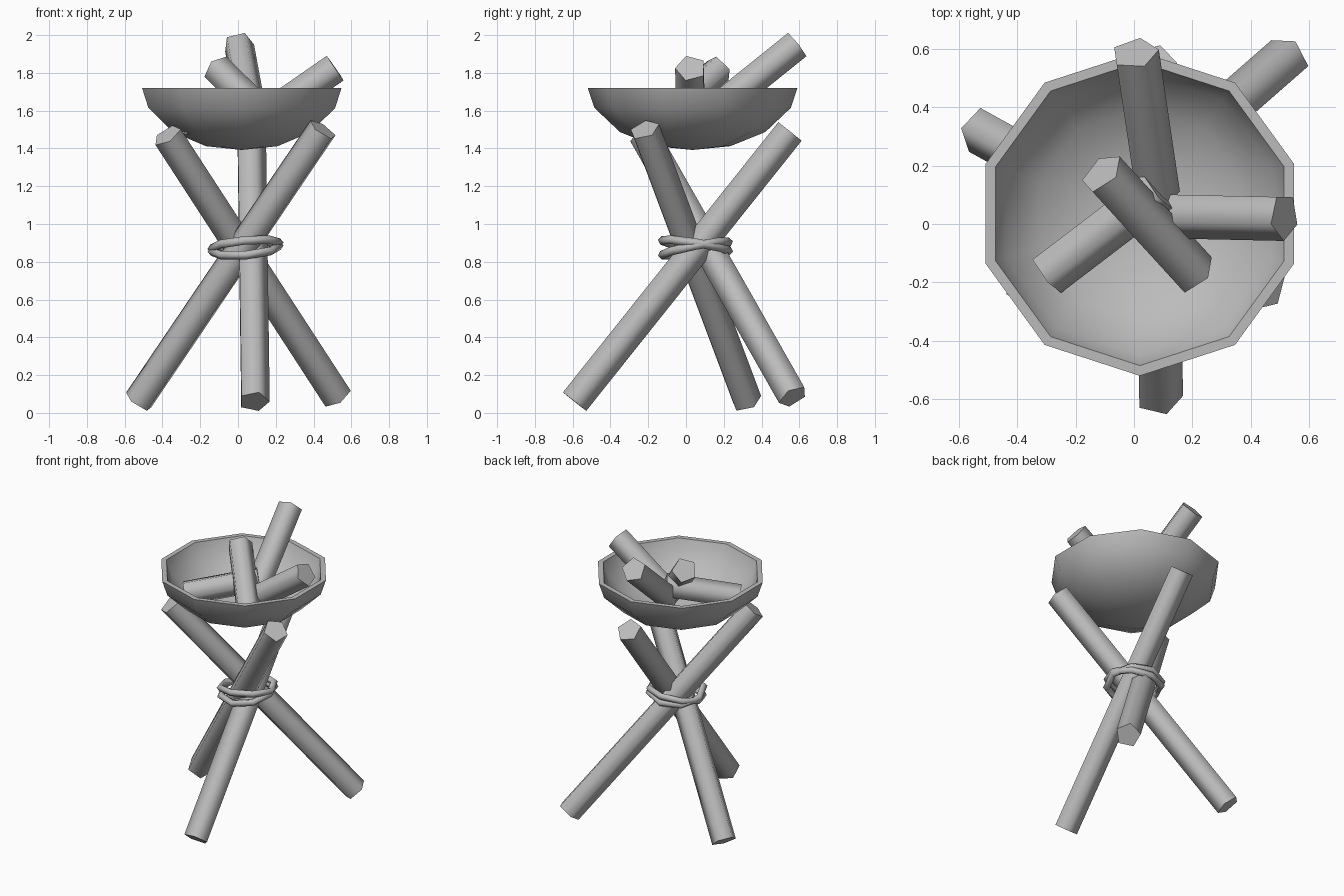
import bpy, bmesh, math
from mathutils import Vector, Matrix

cube = bpy.data.objects.get("Cube")
if cube:
    bpy.data.objects.remove(cube)

grey = bpy.data.materials.new("plain_grey")
grey.use_nodes = True
colour = (0.5, 0.5, 0.5, 1)
grey.diffuse_color = colour
grey.node_tree.nodes["Principled BSDF"].inputs["Base Color"].default_value = colour


def finish(name, bm, angle):
    """Turn a bmesh into a smooth-shaded object with sharp edges above the angle."""
    bmesh.ops.recalc_face_normals(bm, faces=bm.faces)
    mesh = bpy.data.meshes.new(name)
    bm.to_mesh(mesh)
    bm.free()
    mesh.materials.append(grey)
    ob = bpy.data.objects.new(name, mesh)
    bpy.context.collection.objects.link(ob)
    bpy.ops.object.select_all(action='DESELECT')
    ob.select_set(True)
    bpy.context.view_layer.objects.active = ob
    bpy.ops.object.shade_smooth_by_angle(angle=math.radians(angle))
    return ob


def pole(name, low, high, radius=0.083):
    """Five-sided log with one ridge turned sideways to its lean."""
    low, high = Vector(low), Vector(high)
    axis = (high - low).normalized()
    side = axis.cross(Vector((0, 0, 1))).normalized()
    up = axis.cross(side)
    bm = bmesh.new()
    ends = []
    for p in (low, high):
        ends.append([bm.verts.new(p + radius * (math.cos(a) * side + math.sin(a) * up))
                     for a in (math.tau * i / 5 for i in range(5))])
    for i in range(5):
        j = (i + 1) % 5
        bm.faces.new((ends[0][i], ends[0][j], ends[1][j], ends[1][i]))
    for end in ends:
        bm.faces.new(end)
    return finish(name, bm, 80)


def ring(name, centre, major, minor, tilt_x, tilt_y, sides=8, around=5):
    """Low-poly rope loop."""
    turn = (Matrix.Translation(centre) @ Matrix.Rotation(math.radians(tilt_y), 4, 'Y')
            @ Matrix.Rotation(math.radians(tilt_x), 4, 'X'))
    bm = bmesh.new()
    loops = []
    for i in range(sides):
        a = math.tau * i / sides
        row = []
        for k in range(around):
            b = math.tau * k / around
            r = major + minor * math.cos(b)
            row.append(bm.verts.new(turn @ Vector((r * math.cos(a), r * math.sin(a),
                                                   minor * math.sin(b)))))
        loops.append(row)
    for i in range(sides):
        for k in range(around):
            n, m = (i + 1) % sides, (k + 1) % around
            bm.faces.new((loops[i][k], loops[n][k], loops[n][m], loops[i][m]))
    return finish(name, bm, 80)


# Three crossing legs
pole("front_leg", (0.085, -0.59, 0.06), (0.065, 0.55, 1.49))
pole("right_leg", (-0.525, 0.32, 0.06), (0.45, -0.22, 1.5))
pole("left_leg", (0.525, 0.567, 0.085), (-0.375, -0.22, 1.47))

# Rope loops at the crossing
ring("rope_lower_front", (0.04, 0.05, 0.87), 0.178, 0.024, 11, -5)
ring("rope_upper_front", (0.04, 0.05, 0.885), 0.178, 0.024, -9, -5)

# Ten-sided bowl: outer wall up, flat rim, inner wall down
outer = [(0.2, 1.412), (0.385, 1.487), (0.52, 1.615), (0.555, 1.72)]
inner = [(0.52, 1.72), (0.485, 1.625), (0.36, 1.512), (0.19, 1.444)]
bm = bmesh.new()
rows = []
for r, z in outer + inner:
    rows.append([bm.verts.new((0.02 + r * math.cos(a), 0.035 + r * math.sin(a), z))
                 for a in (math.pi / 2 + math.tau * i / 10 for i in range(10))])
for a, b in zip(rows, rows[1:]):
    for i in range(10):
        j = (i + 1) % 10
        bm.faces.new((a[i], a[j], b[j], b[i]))
for row, z in ((rows[0], 1.392), (rows[-1], 1.425)):
    tip = bm.verts.new((0.02, 0.035, z))
    for i in range(10):
        bm.faces.new((row[i], row[(i + 1) % 10], tip))
finish("bowl", bm, 50)

# Loose logs lying in the bowl
pole("back_log", (0.075, 0.1, 1.56), (0.003, 0.585, 1.95))
pole("left_log", (0.06, 0.035, 1.51), (0.515, 0.025, 1.825))
pole("leaning_log", (0.205, -0.17, 1.51), (-0.11, 0.175, 1.82))
pole("low_log", (-0.3, -0.17, 1.55), (0.08, 0.12, 1.64))
